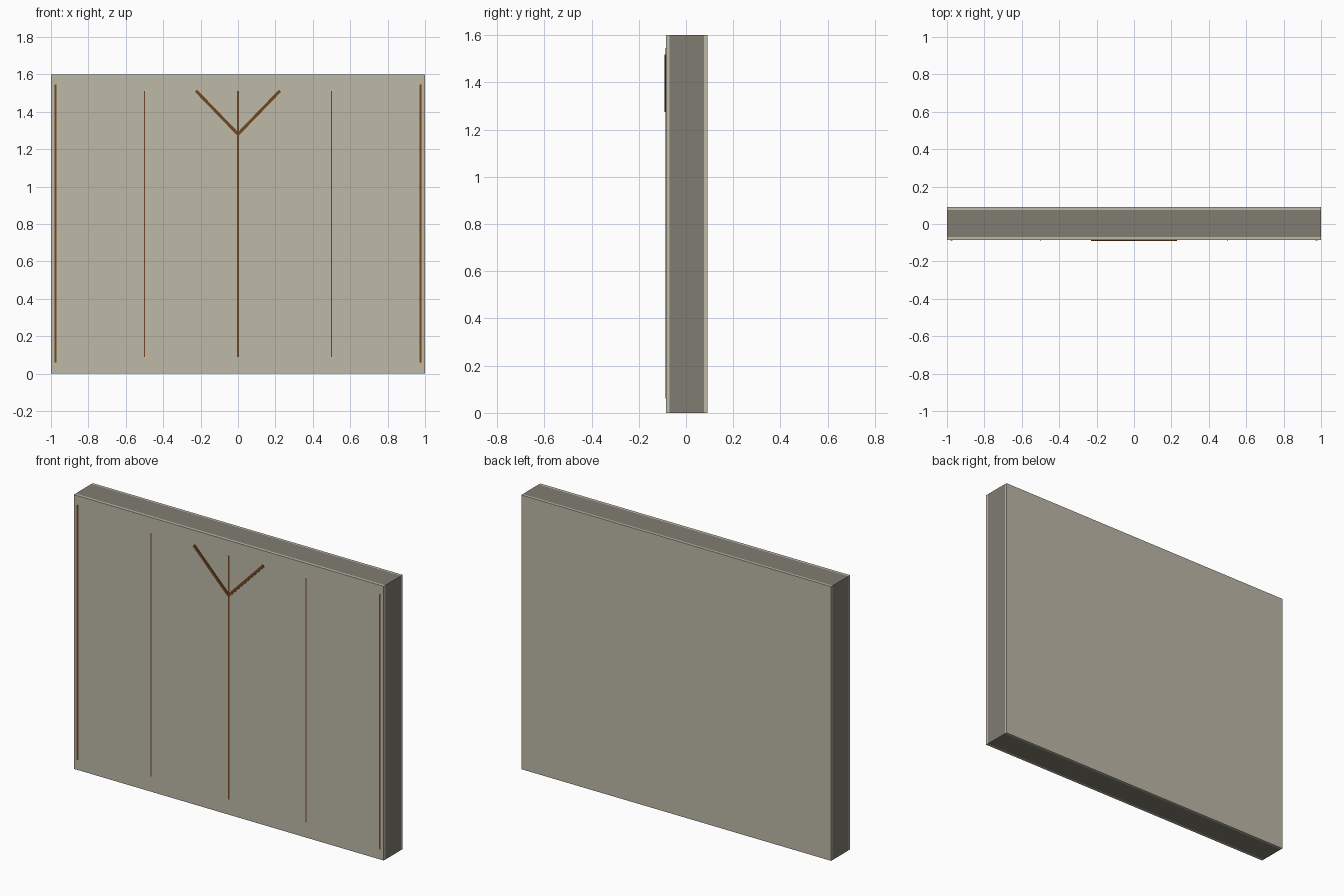
import bpy, math

if "Cube" in bpy.data.objects:
    bpy.data.objects.remove(bpy.data.objects["Cube"])

def material(name, rgb):
    m = bpy.data.materials.new(name)
    m.diffuse_color = (*rgb, 1)
    m.use_nodes = True
    m.node_tree.nodes["Principled BSDF"].inputs["Base Color"].default_value = m.diffuse_color
    return m

plaster = material("pale plaster", (0.51, 0.48, 0.39))
stone = material("grey stone core", (0.215, 0.205, 0.165))
timber = material("brown timber", (0.16, 0.062, 0.014))

def box(name, lo, hi, mat, tilt=0):
    bpy.ops.mesh.primitive_cube_add(size=1, location=[(a + b) / 2 for a, b in zip(lo, hi)])
    o = bpy.context.object
    o.name = name
    o.scale = [b - a for a, b in zip(lo, hi)]
    o.rotation_euler.y = tilt
    o.data.materials.append(mat)
    return o

# Wall core with a plaster skin on each face
FRONT, BACK = -0.085, 0.09
box("wall_core", (-1, -0.069, 0), (1, 0.076, 1.6), stone)
box("front_plaster", (-1, FRONT, 0), (1, -0.069, 1.6), plaster)
box("back_plaster", (-1, 0.076, 0), (1, BACK, 1.6), plaster)

# Vertical timber strips: x, width, bottom, top
for x, w, z0, z1 in ((0.975, 0.010, 0.06, 1.545), (0.5, 0.005, 0.09, 1.51)):
    for side, s in (("left", -1), ("right", 1)):
        box(f"{side}_post", (s * x - w / 2, FRONT - 0.002, z0), (s * x + w / 2, FRONT + 0.004, z1), timber)
box("centre_post", (-0.005, FRONT - 0.002, 0.09), (0.005, FRONT + 0.004, 1.51), timber)

# Diagonal braces meeting in a V on the centre post
dx, z0, z1 = 0.225, 1.28, 1.513
length = math.hypot(dx, z1 - z0)
for side, s in (("left", -1), ("right", 1)):
    cx, cz = s * dx / 2, (z0 + z1) / 2
    box(f"{side}_brace", (cx - 0.008, FRONT - 0.005, cz - length / 2),
        (cx + 0.008, FRONT + 0.004, cz + length / 2), timber, s * math.atan2(dx, z1 - z0))
